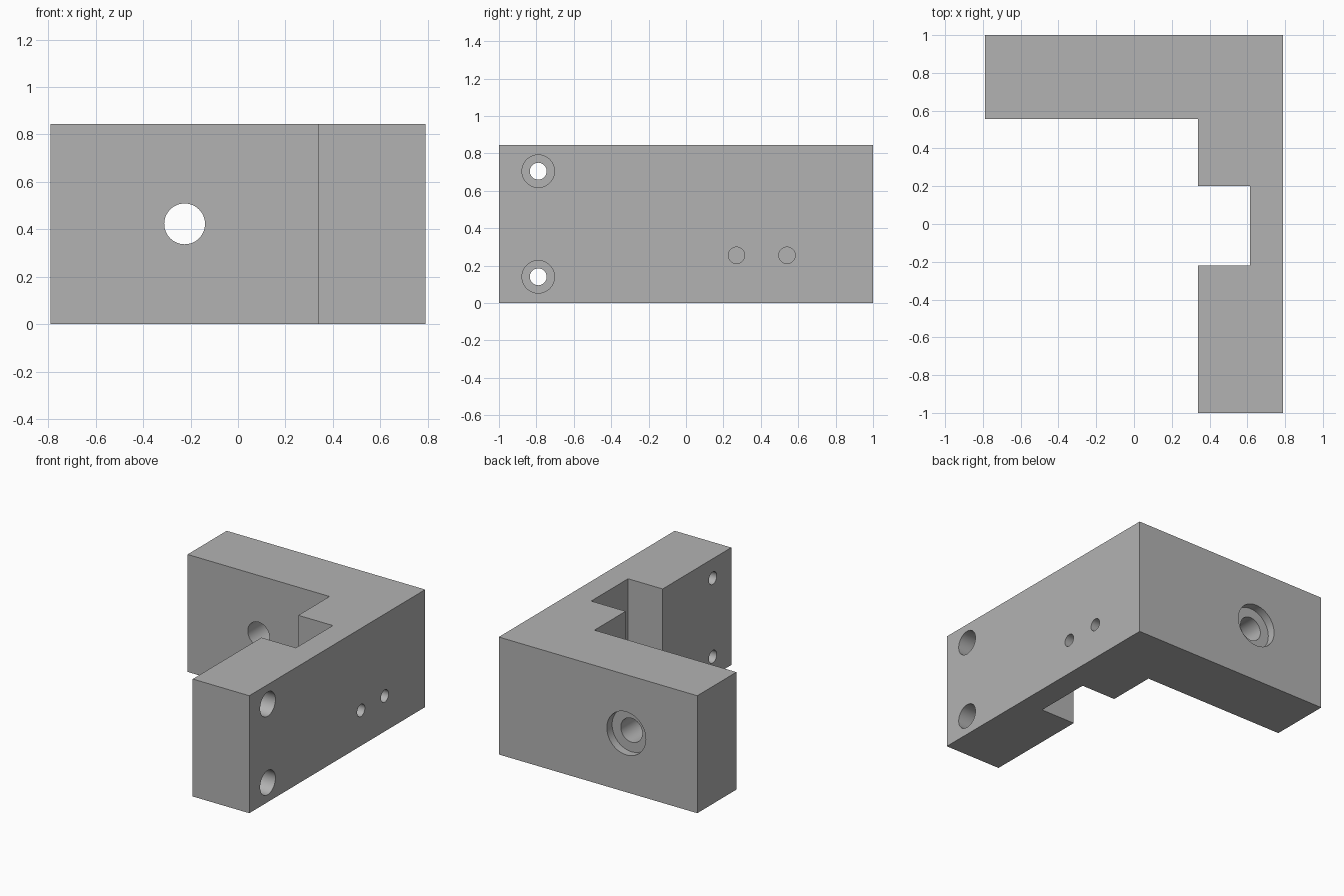
import bpy, bmesh, math
from mathutils import Matrix

if "Cube" in bpy.data.objects:
    bpy.data.objects.remove(bpy.data.objects["Cube"], do_unlink=True)

HEIGHT = 0.845
RIGHT, BACK = 0.79, 1.0

# Single machined-metal grey
grey = bpy.data.materials.new("metal grey")
grey.use_nodes = True
colour = (0.45, 0.45, 0.45, 1)
grey.diffuse_color = colour
grey.node_tree.nodes["Principled BSDF"].inputs["Base Color"].default_value = colour

# L-shaped block with a notch in the long arm
outline = [(-RIGHT, BACK), (-RIGHT, 0.555), (0.34, 0.555), (0.34, 0.2),
           (0.615, 0.2), (0.615, -0.22), (0.34, -0.22), (0.34, -BACK),
           (RIGHT, -BACK), (RIGHT, BACK)]
bm = bmesh.new()
base = bm.faces.new([bm.verts.new((x, y, 0)) for x, y in outline])
top = bmesh.ops.extrude_face_region(bm, geom=[base])["geom"]
bmesh.ops.translate(bm, vec=(0, 0, HEIGHT),
                    verts=[v for v in top if isinstance(v, bmesh.types.BMVert)])
bmesh.ops.recalc_face_normals(bm, faces=bm.faces[:])
mesh = bpy.data.meshes.new("corner_bracket")
bm.to_mesh(mesh)
bm.free()
mesh.materials.append(grey)
bracket = bpy.data.objects.new("corner_bracket", mesh)
bpy.context.collection.objects.link(bracket)


def drill(name, axis, centre, radius, depth):
    """Cut a round hole into the outer face on the given axis."""
    over = 0.1
    length = depth + over
    bm = bmesh.new()
    bmesh.ops.create_cone(bm, cap_ends=True, segments=48, radius1=radius,
                          radius2=radius, depth=length)
    mid = over - length / 2
    if axis == "X":
        turn, place = Matrix.Rotation(math.pi / 2, 4, "Y"), (RIGHT + mid, *centre)
    else:
        turn = Matrix.Rotation(math.pi / 2, 4, "X")
        place = (centre[0], BACK + mid, centre[1])
    bmesh.ops.transform(bm, matrix=Matrix.Translation(place) @ turn, verts=bm.verts[:])
    data = bpy.data.meshes.new(name)
    bm.to_mesh(data)
    bm.free()
    data.materials.append(grey)
    cutter = bpy.data.objects.new(name, data)
    cutter.hide_render = True
    bpy.context.collection.objects.link(cutter)
    cut = bracket.modifiers.new(name, "BOOLEAN")
    cut.operation, cut.solver, cut.object = "DIFFERENCE", "EXACT", cutter
    bpy.ops.object.modifier_apply(modifier=name)
    bpy.data.objects.remove(cutter, do_unlink=True)


bpy.ops.object.select_all(action="DESELECT")
bracket.select_set(True)
bpy.context.view_layer.objects.active = bracket

# Counterbored mounting holes through the long arm
for z in (0.14, 0.705):
    drill("mounting_bore", "X", (-0.79, z), 0.087, 0.25)
    drill("mounting_hole", "X", (-0.79, z), 0.045, 0.6)

# Blind pin holes beside the corner
for y in (0.27, 0.54):
    drill("pin_hole", "X", (y, 0.255), 0.044, 0.25)

# Shallow recess and through hole in the short arm
drill("back_recess", "Y", (-0.225, 0.423), 0.155, 0.06)
drill("back_hole", "Y", (-0.225, 0.423), 0.086, 0.6)

bpy.ops.object.shade_smooth_by_angle(angle=math.radians(30))
